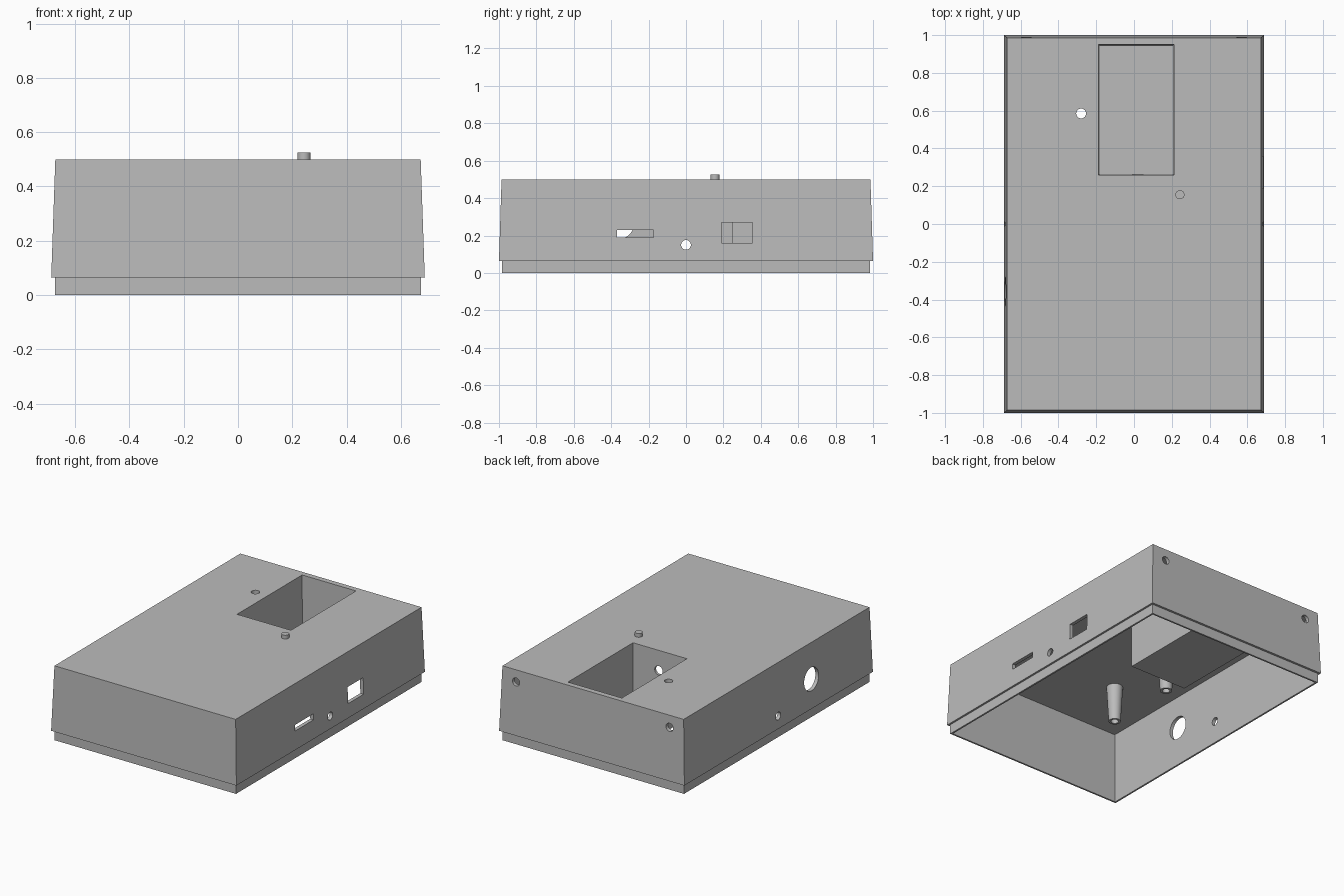
import bpy
import bmesh
from math import pi
from mathutils import Matrix, Vector

if "Cube" in bpy.data.objects:
    bpy.data.objects.remove(bpy.data.objects["Cube"], do_unlink=True)

grey = bpy.data.materials.new("plain grey")
grey.use_nodes = True
colour = (0.5, 0.5, 0.5, 1)
grey.diffuse_color = colour
grey.node_tree.nodes["Principled BSDF"].inputs["Base Color"].default_value = colour


def finish(name, bm):
    bmesh.ops.recalc_face_normals(bm, faces=bm.faces)
    mesh = bpy.data.meshes.new(name)
    bm.to_mesh(mesh)
    bm.free()
    mesh.materials.append(grey)
    obj = bpy.data.objects.new(name, mesh)
    bpy.context.collection.objects.link(obj)
    return obj


def tapered_stack(name, levels, centre=(0, 0)):
    """Closed solid of stacked rectangles: (z, half width, half depth)."""
    bm = bmesh.new()
    cx, cy = centre
    rings = [[bm.verts.new((cx + sx * hx, cy + sy * hy, z))
              for sx, sy in ((-1, -1), (1, -1), (1, 1), (-1, 1))]
             for z, hx, hy in levels]
    for low, high in zip(rings, rings[1:]):
        for i in range(4):
            j = (i + 1) % 4
            bm.faces.new((low[i], low[j], high[j], high[i]))
    bm.faces.new(rings[0][::-1])
    bm.faces.new(rings[-1])
    return finish(name, bm)


def block(name, low, high):
    low, high = Vector(low), Vector(high)
    bm = bmesh.new()
    bmesh.ops.create_cube(bm, size=1, matrix=Matrix.Translation((low + high) / 2)
                          @ Matrix.Diagonal((*(high - low), 1)))
    return finish(name, bm)


def rod(name, centre, radius, length, axis="Z", end_radius=None):
    turn = {"X": Matrix.Rotation(pi / 2, 4, "Y"),
            "Y": Matrix.Rotation(pi / 2, 4, "X"), "Z": Matrix()}[axis]
    bm = bmesh.new()
    bmesh.ops.create_cone(bm, cap_ends=True, segments=32, radius1=end_radius or radius,
                          radius2=radius, depth=length,
                          matrix=Matrix.Translation(centre) @ turn)
    return finish(name, bm)


def combine(target, tool, operation):
    mod = target.modifiers.new(operation, "BOOLEAN")
    mod.operation, mod.object, mod.solver = operation, tool, "EXACT"
    with bpy.context.temp_override(object=target, active_object=target):
        bpy.ops.object.modifier_apply(modifier=mod.name)
    bpy.data.objects.remove(tool, do_unlink=True)


# Drafted case with a narrower lip, open underneath
case = tapered_stack("case", [(0, .675, .985), (.065, .675, .985),
                              (.065, .688, 1), (.5, .673, .986)])
cavity = tapered_stack("cavity", [(-.1, .664, .974), (.065, .663, .973), (.475, .651, .963)])
combine(case, cavity, "DIFFERENCE")

# Recessed tray sunk into the top
combine(case, block("tray", (-.205, .245, .11), (.225, .968, .49)), "UNION")
combine(case, tapered_stack("tray_space", [(.125, .194, .339), (.6, .202, .347)],
                            centre=(.012, .604)), "DIFFERENCE")

# Openings in the walls, tray and top
openings = [
    block("slot", (.6, -.37, .19), (.75, -.175, .23)),
    block("window", (.6, .19, .16), (.75, .355, .27)),
    rod("right_hole", (.67, 0, .15), .026, .14, "X"),
    rod("left_hole", (-.67, 0, .15), .026, .14, "X"),
    rod("large_hole", (-.67, -.357, .26), .077, .14, "X"),
    rod("tray_hole", (.02, .25, .366), .03, .08, "Y"),
    rod("top_hole", (-.28, .585, .49), .026, .12),
]
for x in (-.57, .57):
    openings.append(rod("back_hole", (x, .98, .42), .027, .1, "Y"))
for opening in openings:
    combine(case, opening, "DIFFERENCE")

# Tapered hollow posts under the top, and the stub button above it
parts = [case]
for number, y in enumerate((-.51, -.01), 1):
    post = rod(f"post_{number}", (-.27, y, .355), .052, .25, end_radius=.038)
    combine(post, rod("bore", (-.27, y, .27), .024, .16), "DIFFERENCE")
    parts.append(post)
parts.append(rod("button", (.243, .155, .485), .024, .08))

# Smooth round surfaces, keep hard edges
for part in parts:
    with bpy.context.temp_override(object=part, active_object=part,
                                   selected_objects=[part],
                                   selected_editable_objects=[part]):
        bpy.ops.object.shade_smooth_by_angle()
